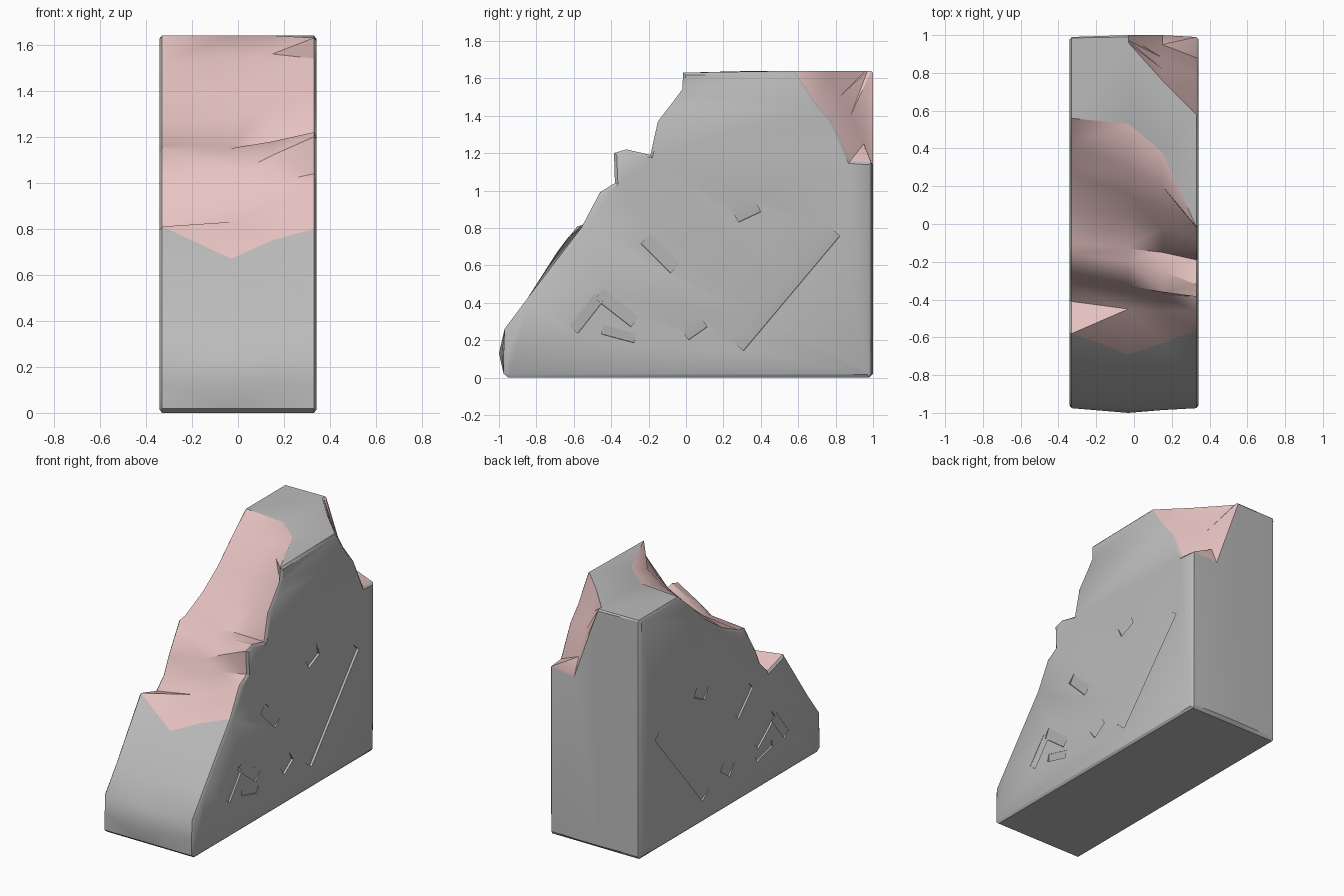
import bpy, bmesh
from math import radians
from mathutils import Matrix

if "Cube" in bpy.data.objects:
    bpy.data.objects.remove(bpy.data.objects["Cube"])


def material(name, color):
    m = bpy.data.materials.new(name)
    m.diffuse_color = color
    m.use_nodes = True
    m.node_tree.nodes["Principled BSDF"].inputs["Base Color"].default_value = m.diffuse_color
    return m


# Cross-sections of the ruined wall: x -> (front bulge, broken slope, back chip), all as (y, z)
T = 1.64
STATIONS = [
    (-.33, -.975,
     [(-.58, .81), (-.41, .76), (-.33, .84), (-.28, .95), (-.16, 1.15), (-.10, 1.16),
      (.09, 1.25), (.26, 1.37), (.42, 1.52), (.56, T)],
     [(.96, T), (.97, T), (.98, T), (.985, T), (.99, T - .01)]),
    (-.03, -1.0,
     [(-.69, .67), (-.45, .83), (-.36, .92), (-.33, 1.03), (-.20, 1.15), (-.13, 1.16),
      (.04, 1.28), (.16, 1.41), (.30, 1.54), (.53, T)],
     [(.96, T), (.97, T), (.98, T), (.99, T), (1.0, T - .01)]),
    (.15, -.985,
     [(-.63, .75), (-.46, .90), (-.38, 1.0), (-.36, 1.12), (-.25, 1.18), (-.15, 1.17),
      (-.02, 1.35), (.09, 1.47), (.20, 1.56), (.38, T)],
     [(.76, T), (.82, 1.5), (.88, 1.4), (.95, 1.25), (1.0, 1.13)]),
    (.33, -.975,
     [(-.56, .80), (-.46, .99), (-.38, 1.04), (-.385, 1.20), (-.32, 1.22), (-.19, 1.19),
      (-.15, 1.37), (-.08, 1.46), (-.02, 1.54), (-.015, 1.63)],
     [(.58, T), (.70, 1.46), (.78, 1.37), (.88, 1.16), (.99, 1.15)]),
]

# Loft the sections into one closed stone block
bm = bmesh.new()
rings = []
for x, bulge, slope, chip in STATIONS:
    foot = [(-.95, 0), (-.975, .02), (bulge, .13), (-.97, .26), (-.85, .42)]
    heel = [(chip[-1][0], .02), (.98, 0)]
    rings.append([bm.verts.new((x, y, z)) for y, z in foot + slope + chip + heel])
n = len(rings[0])
for i in range(len(rings) - 1):
    for j in range(n):
        k = (j + 1) % n
        f = bm.faces.new((rings[i][j], rings[i][k], rings[i + 1][k], rings[i + 1][j]))
        if 5 <= j < 14 or (15 <= j < 19 and i >= 1):
            f.material_index = 1      # freshly broken stone
caps = [bm.faces.new(rings[0]), bm.faces.new(rings[-1])]
bmesh.ops.recalc_face_normals(bm, faces=bm.faces)
# Slightly raised side panels give the worn, eased edges
bmesh.ops.inset_individual(bm, faces=caps, thickness=.018, depth=.012, use_even_offset=False)
for f in bm.faces:
    if abs(f.normal.x) > .3 and all(abs(v.co.x) > .32 for v in f.verts):
        f.material_index = 0
bmesh.ops.triangulate(bm, faces=[f for f in bm.faces if len(f.verts) > 3])
mesh = bpy.data.meshes.new("broken_wall")
bm.to_mesh(mesh)
bm.free()
wall = bpy.data.objects.new("broken_wall", mesh)
bpy.context.collection.objects.link(wall)
mesh.materials.append(material("weathered_stone", (.5, .5, .5, 1)))
mesh.materials.append(material("broken_stone", (.8, .55, .54, 1)))

# Shallow gouges on both sides: y, z, length, width, angle
GOUGES = [(.53, .48, .80, .10, 50), (.32, .90, .13, .10, 25), (-.14, .66, .22, .07, -45),
          (-.37, .37, .24, .07, -38), (-.53, .34, .22, .06, 52), (.04, .27, .12, .09, 35),
          (-.36, .23, .18, .05, -15)]
bm = bmesh.new()
for side in (-1, 1):
    for y, z, length, width, angle in GOUGES:
        place = (Matrix.Translation((side * .365, y, z))
                 @ Matrix.Rotation(radians(angle), 4, 'X')
                 @ Matrix.Rotation(radians(side * 9), 4, 'Y')
                 @ Matrix.Diagonal((.06, length, width, 1)))
        bmesh.ops.create_cube(bm, size=1, matrix=place)
cut_mesh = bpy.data.meshes.new("gouge_cutter")
bm.to_mesh(cut_mesh)
bm.free()
cutter = bpy.data.objects.new("gouge_cutter", cut_mesh)
cutter.hide_render = True
bpy.context.collection.objects.link(cutter)

bpy.context.view_layer.objects.active = wall
wall.select_set(True)
mod = wall.modifiers.new("gouges", 'BOOLEAN')
mod.operation = 'DIFFERENCE'
mod.solver = 'EXACT'
mod.use_self = True
mod.object = cutter
bpy.ops.object.modifier_apply(modifier=mod.name)
bpy.data.objects.remove(cutter)
bpy.ops.object.shade_smooth_by_angle(angle=radians(35))
